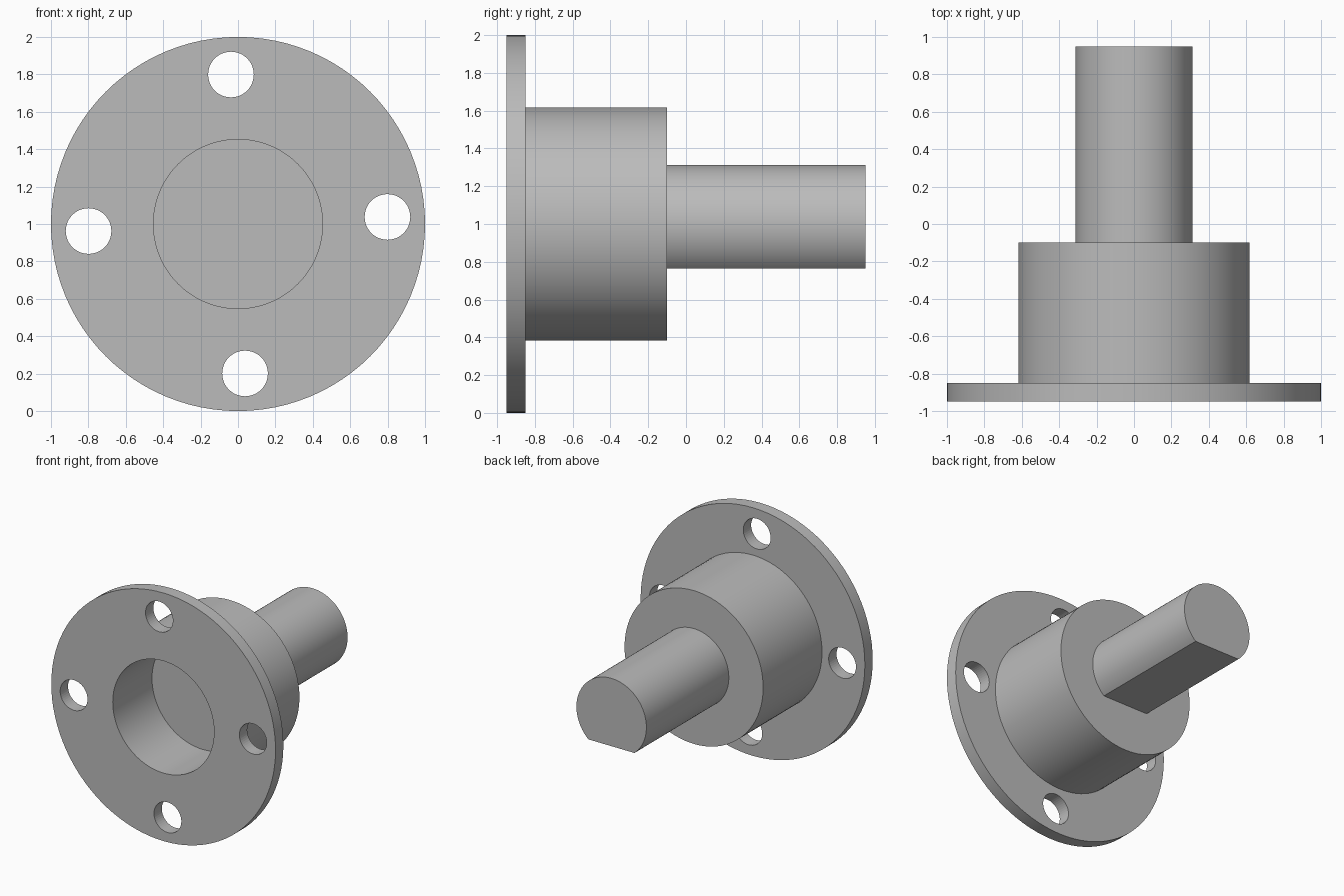
import bpy, bmesh, math
from mathutils import Matrix, Vector

if "Cube" in bpy.data.objects:
    bpy.data.objects.remove(bpy.data.objects["Cube"])

AXIS_Z = 1.0
SEGMENTS = 96

steel = bpy.data.materials.new("machined_grey")
steel.use_nodes = True
grey = (0.5, 0.5, 0.5, 1.0)
steel.diffuse_color = grey
steel.node_tree.nodes["Principled BSDF"].inputs["Base Color"].default_value = grey


def add_object(name, bm):
    bmesh.ops.recalc_face_normals(bm, faces=bm.faces)
    mesh = bpy.data.meshes.new(name)
    bm.to_mesh(mesh)
    bm.free()
    mesh.materials.append(steel)
    obj = bpy.data.objects.new(name, mesh)
    bpy.context.collection.objects.link(obj)
    return obj


def lathe(bm, profile):
    """Revolve (radius, y) points around the horizontal axis."""
    verts = [bm.verts.new((r, y, AXIS_Z)) for r, y in profile]
    edges = [bm.edges.new(pair) for pair in zip(verts, verts[1:])]
    bmesh.ops.spin(bm, geom=verts + edges, cent=(0, 0, AXIS_Z), axis=(0, 1, 0),
                   angle=math.tau, steps=SEGMENTS, use_duplicate=False)
    bmesh.ops.remove_doubles(bm, verts=bm.verts, dist=0.0001)


def smooth(obj):
    bpy.ops.object.select_all(action="DESELECT")
    obj.select_set(True)
    bpy.context.view_layer.objects.active = obj
    bpy.ops.object.shade_smooth_by_angle(angle=math.radians(30))


# Flange and hub with a blind bore, as one turned body
bm = bmesh.new()
lathe(bm, [(0, -0.45), (0.452, -0.45), (0.452, -0.95), (1, -0.95),
           (1, -0.85), (0.618, -0.85), (0.618, -0.10), (0, -0.10)])
body = add_object("flanged_hub", bm)
smooth(body)

# Four bolt holes, slightly turned from the upright
bm = bmesh.new()
for i in range(4):
    angle = math.radians(2.7 + 90 * i)
    centre = Vector((0.8 * math.cos(angle), -0.9, AXIS_Z + 0.8 * math.sin(angle)))
    bmesh.ops.create_cone(
        bm, cap_ends=True, segments=48, radius1=0.122, radius2=0.122, depth=0.3,
        matrix=Matrix.Translation(centre) @ Matrix.Rotation(math.pi / 2, 4, "X"))
holes = add_object("bolt_hole_cutter", bm)
holes.hide_render = True
holes.hide_set(True)
cut = body.modifiers.new("bolt_holes", "BOOLEAN")
cut.operation = "DIFFERENCE"
cut.solver = "EXACT"
cut.object = holes

# Shaft with a flat along its underside, seated in the hub
bm = bmesh.new()
radius, flat = 0.312, 0.235
start = -math.asin(flat / radius)
sweep = math.pi - 2 * start
ring = [bm.verts.new((radius * math.cos(start + sweep * i / 72), -0.2,
                      AXIS_Z + radius * math.sin(start + sweep * i / 72)))
        for i in range(73)]
face = bm.faces.new(ring)
extruded = bmesh.ops.extrude_face_region(bm, geom=[face], use_keep_orig=True)
bmesh.ops.translate(bm, vec=(0, 1.15, 0),
                    verts=[g for g in extruded["geom"] if isinstance(g, bmesh.types.BMVert)])
shaft = add_object("flatted_shaft", bm)
smooth(shaft)
